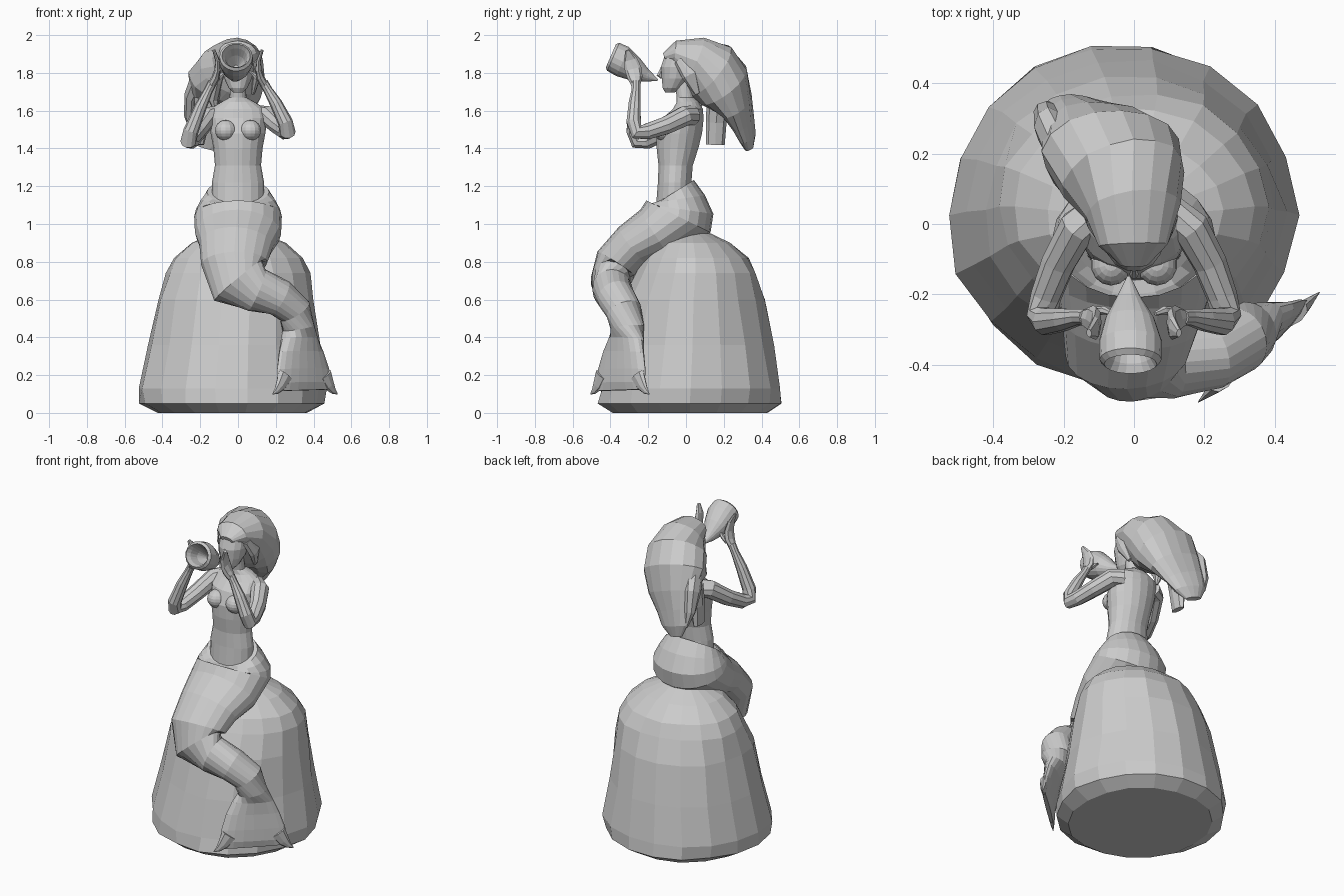
import bpy, bmesh, math, random
from mathutils import Vector

random.seed(4)
X, Y, Z = Vector((1, 0, 0)), Vector((0, 1, 0)), Vector((0, 0, 1))


def loft(name, sections, sides=16, axis=None, jitter=0.0, ref=X):
    """Skin elliptical sections: (x, y, z, half_width, half_depth[, ref[, tangent]])."""
    bm = bmesh.new()
    pts = [Vector(s[:3]) for s in sections]
    rings = []
    for i, s in enumerate(sections):
        t = pts[min(i + 1, len(pts) - 1)] - pts[max(i - 1, 0)]
        if axis:
            t = Vector(axis)
        if len(s) > 6:
            t = Vector(s[6])
        t.normalize()
        r = Vector(s[5]) if len(s) > 5 and s[5] else ref
        side = (r - t * r.dot(t)).normalized()
        other = t.cross(side)
        ring = []
        for k in range(sides):
            a = 2 * math.pi * k / sides
            j = 1 + random.uniform(-jitter, jitter)
            ring.append(bm.verts.new(pts[i] + side * (s[3] * math.cos(a) * j)
                                     + other * (s[4] * math.sin(a) * j)))
        rings.append(ring)
    for p, q in zip(rings, rings[1:]):
        for k in range(sides):
            n = (k + 1) % sides
            bm.faces.new((p[k], p[n], q[n], q[k]))
    bm.faces.new(rings[0])
    bm.faces.new(rings[-1])
    bmesh.ops.recalc_face_normals(bm, faces=bm.faces)
    return finish(name, bm)


def ball(name, loc, scale, seg=14, rings=10):
    bm = bmesh.new()
    bmesh.ops.create_uvsphere(bm, u_segments=seg, v_segments=rings, radius=1)
    for v in bm.verts:
        v.co = Vector(v.co[i] * scale[i] + loc[i] for i in range(3))
    return finish(name, bm)


def finish(name, bm):
    me = bpy.data.meshes.new(name)
    bm.to_mesh(me)
    bm.free()
    ob = bpy.data.objects.new(name, me)
    bpy.context.collection.objects.link(ob)
    return ob


# Boulder seat
loft("rock", [
    (-.03, .02, 0, .40, .42), (-.035, .02, .05, .485, .485), (-.035, .025, .13, .495, .48),
    (-.025, .035, .36, .45, .435), (-.01, .04, .60, .415, .375), (0, .05, .74, .385, .325),
    (0, .05, .82, .34, .28), (0, .04, .90, .25, .20), (0, .03, .95, .13, .10)],
    sides=18, axis=Z, jitter=.025)

# Tail: hips, sweep over the rock, then flattening into the fin
loft("tail", [
    (0, -.06, 1.17, .165, .12, X, (0, .53, -.85)),
    (0, -.05, 1.13, .195, .152, X, (0, .15, -1)),
    (0, -.035, 1.08, .222, .182, X, (0, -.15, -1)),
    (0, -.04, 1.04, .232, .19, X, (0, -.45, -.9)),
    (0, -.16, .95, .228, .15), (-.01, -.28, .885, .195, .125),
    (-.02, -.37, .79, .175, .118), (0, -.40, .70, .165, .105),
    (.10, -.39, .65, .12, .105), (.22, -.37, .61, .10, .10),
    (.30, -.33, .54, .09, .095), (.32, -.31, .45, .085, .09, (1, .4, 0)),
    (.325, -.315, .39, .12, .065, (1, .9, 0)), (.335, -.33, .32, .155, .045, (1, .9, 0)),
    (.345, -.34, .23, .185, .035, (1, .9, 0)), (.352, -.348, .16, .195, .025, (1, .9, 0)),
    (.355, -.35, .12, .205, .012, (1, .9, 0))], sides=20)
for s in (-1, 1):
    c = Vector((.355, -.35, 0))
    d = Vector((.74, .67, 0)) * s
    loft("fin_tip", [(*(c + d * r + Z * z), w, w * .5, (1, .9, 0)) for r, z, w in
                     ((.14, .20, .05), (.175, .145, .035), (.205, .115, .018), (.232, .10, .003))],
         sides=8)

# Torso and neck
loft("torso", [
    (0, -.06, 1.10, .14, .10), (0, -.06, 1.22, .138, .09), (0, -.055, 1.31, .122, .092),
    (0, -.045, 1.40, .13, .112), (0, -.035, 1.48, .145, .122), (0, -.015, 1.56, .155, .11),
    (0, .01, 1.61, .145, .08), (0, .01, 1.645, .09, .06), (0, -.005, 1.67, .045, .045),
    (0, -.02, 1.76, .038, .042)], sides=18, axis=Z)
for s in (-1, 1):
    ball("bust", (s * .065, -.115, 1.495), (.058, .06, .055))

# Head with a small nose
loft("head", [
    (0, -.085, 1.695, .025, .025), (0, -.075, 1.72, .05, .05), (0, -.055, 1.77, .073, .075),
    (0, -.045, 1.83, .085, .09), (0, -.03, 1.89, .08, .085), (0, -.02, 1.93, .05, .05)],
    sides=14, axis=Z)
loft("nose", [(0, -.125, 1.83, .008, .01), (0, -.143, 1.785, .013, .014),
              (0, -.128, 1.77, .008, .008)], sides=6, axis=Z)

# Windblown hair mass and loose locks
turned = (.97, -.25, 0)
loft("hair", [
    (0, -.115, 1.885, .04, .02), (0, -.06, 1.905, .10, .065), (-.005, .04, 1.87, .135, .125),
    (-.03, .13, 1.815, .18, .165, turned), (-.065, .20, 1.735, .205, .15, turned),
    (-.09, .265, 1.63, .175, .09, turned), (-.125, .30, 1.54, .135, .058, turned),
    (-.15, .325, 1.46, .105, .04, turned), (-.165, .335, 1.40, .05, .02, turned)],
    sides=16, jitter=.04)
for name, path in (
    ("side_lock_left", [(-.08, -.03, 1.86, .03, .035), (-.11, .02, 1.76, .03, .045),
                        (-.13, .07, 1.66, .03, .04), (-.12, .06, 1.60, .008, .01)]),
    ("side_lock_right", [(.08, -.03, 1.87, .025, .035), (.10, .02, 1.79, .025, .045),
                         (.08, .06, 1.69, .01, .015)]),
    ("back_lock", [(-.17, .17, 1.66, .06, .06), (-.19, .16, 1.54, .04, .055),
                   (-.20, .155, 1.42, .02, .05)]),
    ("outer_lock", [(-.20, .20, 1.78, .05, .06), (-.245, .28, 1.68, .04, .06),
                    (-.25, .32, 1.57, .035, .03), (-.24, .34, 1.48, .01, .01)])):
    loft(name, path, sides=8)

# Arms raised to the shell; the left elbow hangs lower
for side, s, drop in (("right", 1, 0), ("left", -1, .05)):
    arm = [(.10, .03, 1.575, .055, 0), (.16, -.01, 1.57, .055, .1), (.215, -.11, 1.52, .049, .6),
           (.25, -.205, 1.49, .044, 1), (.262, -.26, 1.488, .043, 1), (.25, -.277, 1.54, .04, 1),
           (.20, -.272, 1.64, .033, .5), (.158, -.265, 1.71, .024, .1), (.135, -.265, 1.75, .024, 0)]
    loft(side + "_arm", [(s * x, y, z - drop * k, r, r) for x, y, z, r, k in arm], sides=10)
    loft(side + "_hand", [(s * x, y, z, a, b) for x, y, z, a, b in (
        (.14, -.265, 1.735, .024, .022), (.118, -.27, 1.775, .04, .022),
        (.108, -.28, 1.82, .045, .016), (.11, -.295, 1.87, .036, .012),
        (.128, -.31, 1.92, .012, .008))], sides=8, ref=Y)
    loft(side + "_thumb", [(s * .115, -.25, 1.76, .014, .014), (s * .085, -.245, 1.79, .012, .012),
                           (s * .06, -.255, 1.81, .006, .006)], sides=6, ref=Y)

# Hollow shell horn, mouth forward and point to the lips
loft("shell", [
    (-.01, -.28, 1.83, .012, .012), (-.01, -.33, 1.855, .045, .04), (-.01, -.375, 1.88, .06, .055),
    (-.01, -.398, 1.89, .075, .068), (-.01, -.385, 1.885, .088, .082), (-.01, -.335, 1.86, .09, .085),
    (-.012, -.27, 1.82, .07, .065), (-.015, -.21, 1.785, .035, .035), (-.015, -.15, 1.762, .005, .005)],
    sides=18, axis=(0, .92, -.4))
